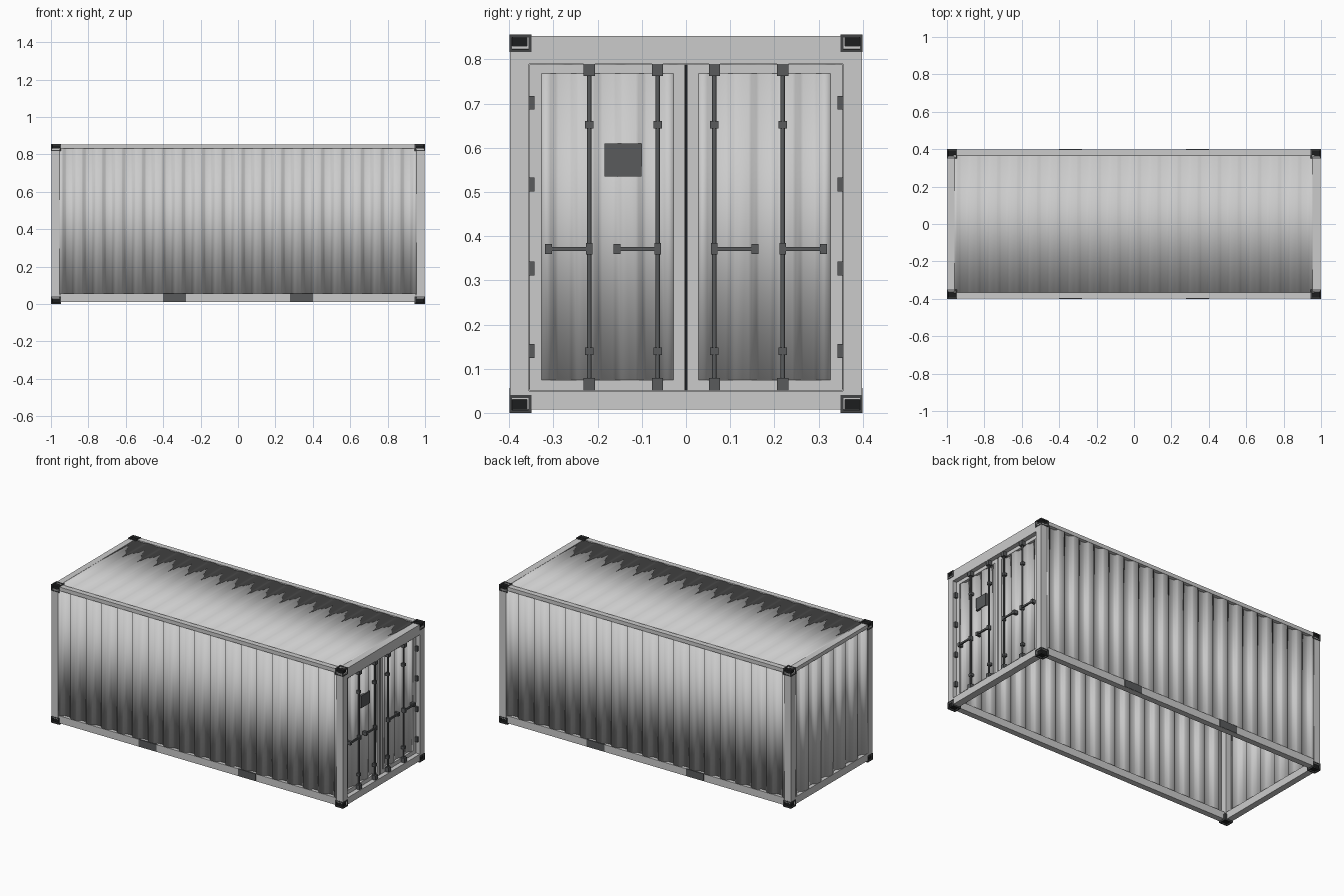
import bpy, bmesh
from mathutils import Matrix, Vector

if "Cube" in bpy.data.objects:
    bpy.data.objects.remove(bpy.data.objects["Cube"])


def material(name, v):
    m = bpy.data.materials.new(name)
    m.diffuse_color = (v, v * 1.05, v * 1.08, 1)
    m.use_nodes = True
    m.node_tree.nodes["Principled BSDF"].inputs["Base Color"].default_value = m.diffuse_color
    return m


FITTING = material("fitting_grey", 0.1)
CASTING = material("casting_dark", 0.055)
BLACK = material("hole_black", 0.012)


def add(name, bm, mats=()):
    bmesh.ops.recalc_face_normals(bm, faces=bm.faces)
    me = bpy.data.meshes.new(name)
    bm.to_mesh(me)
    bm.free()
    ob = bpy.data.objects.new(name, me)
    bpy.context.collection.objects.link(ob)
    for m in mats:
        me.materials.append(m)
    return ob


def box(name, x, y, z, mat=None):
    """Box from (min, max) ranges."""
    bm = bmesh.new()
    size = [abs(r[1] - r[0]) for r in (x, y, z)]
    mid = [(r[0] + r[1]) / 2 for r in (x, y, z)]
    bmesh.ops.create_cube(bm, size=1, matrix=Matrix.Translation(mid) @ Matrix.Diagonal((*size, 1)))
    return add(name, bm, [mat] if mat else [])


def around(c, size):
    return (c - size / 2, c + size / 2)


def corrugated(name, origin, u, v, out, waves, depth):
    """Trapezoid-waved sheet: u runs across the ribs, v along them, out is the outer side."""
    origin, u, v, out = map(Vector, (origin, u, v, out))
    prof = []
    for i in range(waves):
        prof += [(i + t, d) for t, d in
                 ((0, 0), (.14, 0), (.2, .12), (.32, .88), (.38, 1), (.62, 1), (.68, .88), (.8, .12), (.86, 0))]
    prof.append((waves, 0))
    bm = bmesh.new()
    rows = [[bm.verts.new(origin + u * (t / waves) + v * k - out * (d * depth)) for t, d in prof]
            for k in (0, 1)]
    for i in range(len(prof) - 1):
        bm.faces.new((rows[0][i], rows[0][i + 1], rows[1][i + 1], rows[1][i]))
    ob = add(name, bm)
    if ob.data.polygons[0].normal.dot(out) < 0:
        ob.data.flip_normals()
    mod = ob.modifiers.new("thickness", 'SOLIDIFY')
    mod.thickness = 0.004
    mod.offset = -1
    bpy.context.view_layer.objects.active = ob
    ob.select_set(True)
    bpy.ops.object.shade_smooth_by_angle(angle=0.8)
    ob.select_set(False)
    return ob


def cylinder(name, a, b, r, mat):
    a, b = Vector(a), Vector(b)
    bm = bmesh.new()
    rot = (b - a).to_track_quat('Z', 'Y').to_matrix().to_4x4()
    bmesh.ops.create_cone(bm, cap_ends=True, segments=12, radius1=r, radius2=r,
                          depth=(b - a).length, matrix=Matrix.Translation((a + b) / 2) @ rot)
    ob = add(name, bm, [mat])
    bpy.context.view_layer.objects.active = ob
    ob.select_set(True)
    bpy.ops.object.shade_smooth_by_angle(angle=0.7)
    ob.select_set(False)


# Corner castings with a pocket in each outer face
for sx in (-1, 1):
    for sy in (-1, 1):
        for sz in (-1, 1):
            bm = bmesh.new()
            mid = (sx * 0.9725, sy * 0.375, 0.02 if sz < 0 else 0.8365)
            bmesh.ops.create_cube(bm, size=1, matrix=Matrix.Translation(mid) @
                                  Matrix.Diagonal((0.055, 0.05, 0.04, 1)))
            bm.normal_update()
            outer = [f for f in bm.faces if f.normal.dot(Vector((sx, sy, sz))) > 0.5]
            bmesh.ops.inset_individual(bm, faces=outer, thickness=0.009)
            bmesh.ops.inset_individual(bm, faces=outer, thickness=0.001, depth=-0.008)
            for f in outer:
                f.material_index = 1
            add("corner_casting", bm, [CASTING, BLACK])

# Corner posts, side rails, fork pocket plates
for s in (-1, 1):
    side = (s * 0.355, s * 0.398)
    box("end_post", (-0.998, -0.955), side, (0.03, 0.83))
    box("door_post", (0.955, 0.998), side, (0.03, 0.83))
    box("top_rail", (-0.95, 0.95), (s * 0.365, s * 0.398), (0.83, 0.853))
    box("bottom_rail", (-0.95, 0.95), (s * 0.362, s * 0.398), (0.01, 0.055))
    for x in (-0.34, 0.34):
        box("fork_pocket", around(x, 0.122), (s * 0.39, s * 0.4), (0.011, 0.056), FITTING)
    corrugated("side_wall", (-0.957, s * 0.397, 0.05), (1.914, 0, 0), (0, 0, 0.785),
               (0, s, 0), 18, 0.02)

# End frames
box("end_header", (-0.998, -0.96), (-0.36, 0.36), (0.83, 0.853))
box("end_sill", (-0.998, -0.96), (-0.36, 0.36), (0.01, 0.055))
box("door_header", (0.955, 0.998), (-0.36, 0.36), (0.79, 0.853))
box("door_sill", (0.955, 0.998), (-0.36, 0.36), (0.008, 0.05))

# Closed end and roof sheets
corrugated("end_wall", (-0.997, -0.357, 0.05), (0, 0.714, 0), (0, 0, 0.785), (-1, 0, 0), 6, 0.022)
corrugated("roof", (-0.965, -0.37, 0.852), (1.93, 0, 0), (0, 0.74, 0), (0, 0, 1), 18, 0.006)

# Doors: framed leaves with waved panels
FACE = 0.972
leaf = (0.95, FACE)
for s in (-1, 1):
    box("door_stile", leaf, (s * 0.003, s * 0.028), (0.051, 0.789))
    box("door_stile", leaf, (s * 0.327, s * 0.354), (0.051, 0.789))
    box("door_bottom_edge", leaf, (s * 0.028, s * 0.327), (0.051, 0.075))
    box("door_top_edge", leaf, (s * 0.028, s * 0.327), (0.768, 0.789))
    corrugated("door_panel", (FACE - 0.001, s * 0.028, 0.075), (0, s * 0.299, 0), (0, 0, 0.693),
               (1, 0, 0), 3, 0.014)
    for z in (0.14, 0.327, 0.517, 0.702):
        box("hinge", (0.965, 0.988), (s * 0.343, s * 0.355), around(z, 0.031), FITTING)
    # Locking rods with keepers, guides and handles
    for y in (0.064, 0.219):
        y *= s
        cylinder("lock_rod", (0.983, y, 0.055), (0.983, y, 0.785), 0.005, FITTING)
        box("top_keeper", (0.97, 0.996), around(y, 0.025), (0.763, 0.791), FITTING)
        box("bottom_keeper", (0.97, 0.996), around(y, 0.025), (0.051, 0.079), FITTING)
        for z in (0.14, 0.652):
            box("rod_guide", (0.97, 0.991), around(y, 0.019), around(z, 0.017), FITTING)
        box("handle_hub", (0.974, 0.995), around(y, 0.015), around(0.371, 0.026), FITTING)
        box("handle", (0.984, 0.992), (y, y + s * 0.09), around(0.371, 0.01), FITTING)
        box("handle_catch", (0.968, 0.995), around(y + s * 0.092, 0.016), around(0.371, 0.022), FITTING)

box("door_seal", (0.955, FACE + 0.001), (-0.003, 0.003), (0.051, 0.789), BLACK)
box("data_plate", (0.962, 0.976), (-0.185, -0.101), (0.535, 0.61), FITTING)
